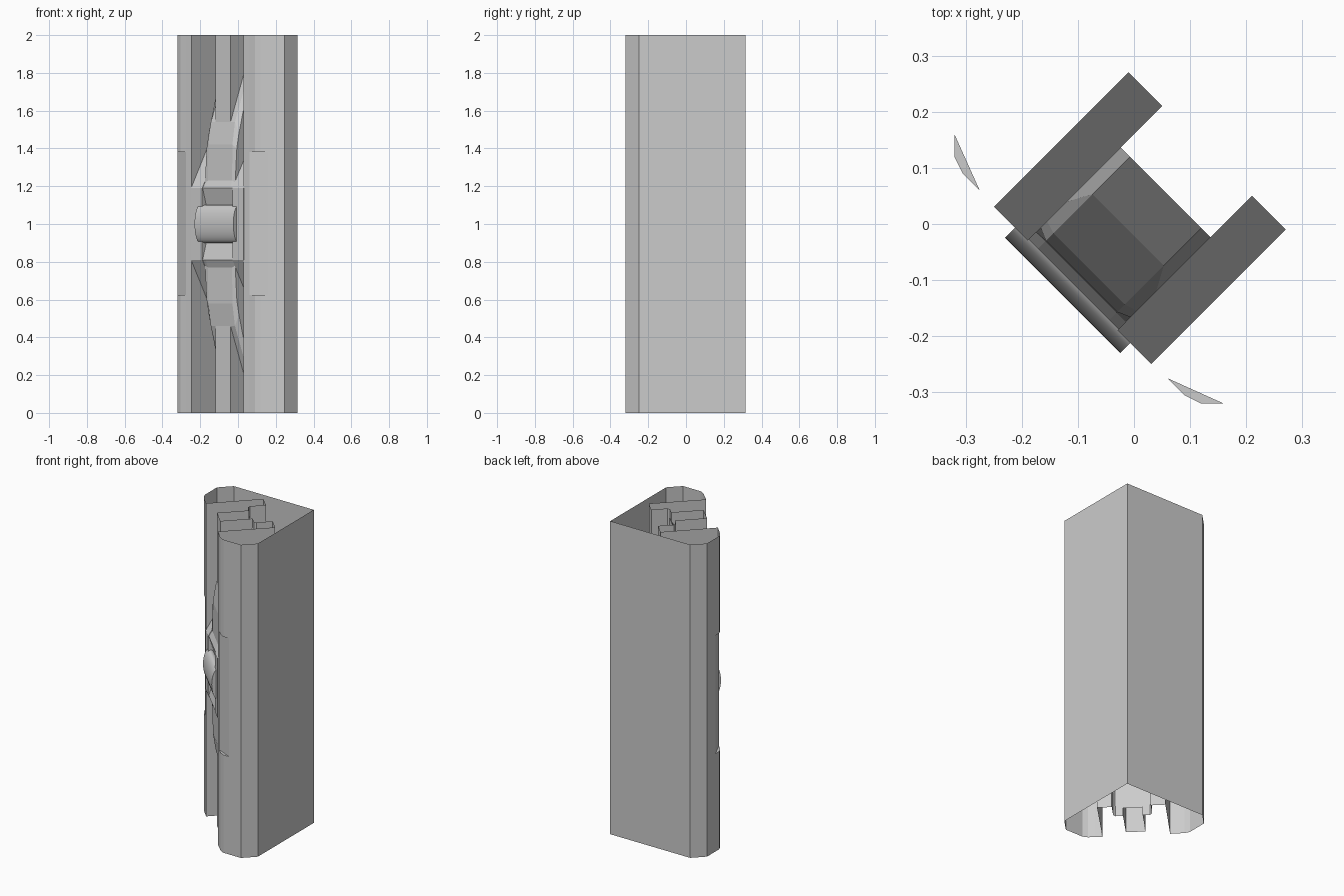
import bpy, bmesh, math

cube = bpy.data.objects.get("Cube")
if cube:
    bpy.data.objects.remove(cube, do_unlink=True)

grey = bpy.data.materials.new("plain grey")
grey.use_nodes = True
grey.diffuse_color = (0.6, 0.6, 0.6, 1)
grey.node_tree.nodes["Principled BSDF"].inputs["Base Color"].default_value = (0.6, 0.6, 0.6, 1)


def diag(u, v, z=0.0):
    """Depth u towards the back corner and sideways v, turned to x and y."""
    r = math.sqrt(0.5)
    return ((u + v) * r, (u - v) * r, z)


def loft(name, rings, caps, flip=False):
    """Join closed rings of equal point count."""
    bm = bmesh.new()
    rows = [[bm.verts.new(p) for p in ring] for ring in rings]
    n = len(rows[0])
    for a, b in zip(rows, rows[1:]):
        for i in range(n):
            j = (i + 1) % n
            bm.faces.new((a[i], a[j], b[j], b[i]))
    if caps:
        bm.faces.new(rows[0][::-1])
        bm.faces.new(rows[-1])
        bmesh.ops.recalc_face_normals(bm, faces=bm.faces)
    elif flip:
        bmesh.ops.reverse_faces(bm, faces=bm.faces)
    bmesh.ops.dissolve_degenerate(bm, dist=0.0001, edges=bm.edges)
    mesh = bpy.data.meshes.new(name)
    bm.to_mesh(mesh)
    bm.free()
    mesh.materials.append(grey)
    ob = bpy.data.objects.new(name, mesh)
    bpy.context.collection.objects.link(ob)
    return ob


def across(name, sections):
    """Loft (u, z) sections placed at sideways positions v."""
    return loft(name, [[diag(u, v, z) for u, z in prof] for v, prof in sections], True)


def mirror_z(top):
    """Complete an upper (u, z) profile with its reflection about z = 1."""
    return top + [(u, 2 - z) for u, z in reversed(top)]


# Column wall: outer corner, rounded lips, slot and T-shaped spine
def outline(lip):
    half = [(0.315, -0.25), (0.245, -0.32), (0.16, -0.32)] + lip + [(0.03, -0.247)]
    slot = [(0.184, 0.198), (0.184, 0.113), (0.09, 0.113), (0.076, 0.1),
            (0.076, 0.057), (-0.113, 0.057)]
    half += [diag(u, v)[:2] for u, v in slot]
    return [(0.315, 0.315)] + half + [(y, x) for x, y in reversed(half)]


full = outline([(0.12, -0.32), (0.09, -0.305), (0.06, -0.275)])
notched = outline([(0.12, -0.302), (0.09, -0.2885), (0.06, -0.275)])
levels = [(0, full), (0.625, full), (0.625, notched),
          (1.38, notched), (1.38, full), (2, full)]
loft("column_wall", [[(x, y, z) for x, y in ring] for z, ring in levels], False, True)

# Sloped blocks that close the slot on both sides of the rib
block = mirror_z([(-0.155, 1.19), (0.184, 1.78)])
for side, name in ((-1, "right_block"), (1, "left_block")):
    across(name, [(side * 0.113, block), (side * 0.198, block)])

# Middle rib with chamfered edges and a shallow pocket for the handle
rib = mirror_z([(-0.125, 1.1), (-0.152, 1.19), (-0.134, 1.23), (-0.132, 1.42),
                (-0.113, 1.54), (-0.015, 1.79), (0.08, 1.95)])
rib_edge = mirror_z([(-0.125, 1.1), (-0.152, 1.19), (-0.134, 1.22), (-0.122, 1.4),
                     (-0.106, 1.48), (-0.057, 1.66), (0.08, 1.92)])
across("middle_rib", [(-0.113, rib_edge), (-0.09, rib), (0.09, rib), (0.113, rib_edge)])

# Rounded handle bar
oval = [(-0.14 + 0.04 * math.cos(t), 1 + 0.1 * math.sin(t))
        for t in (math.tau * i / 32 for i in range(32))]
bar = across("handle_bar", [(-0.145, oval), (0.145, oval)])
bpy.ops.object.select_all(action="DESELECT")
bar.select_set(True)
bpy.context.view_layer.objects.active = bar
bpy.ops.object.shade_smooth_by_angle(angle=math.radians(35))
